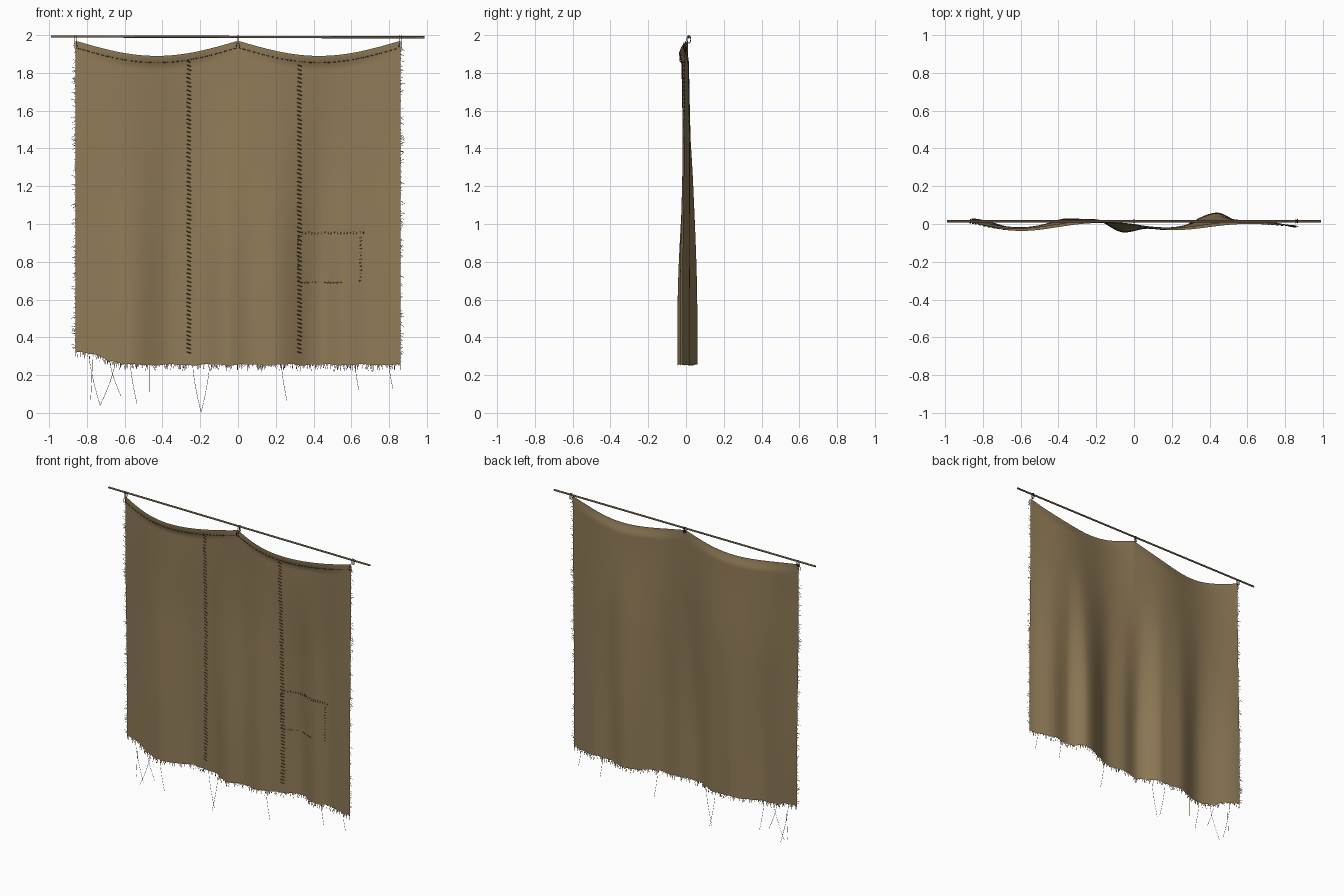
import bpy, bmesh, math, random
from mathutils import Vector

random.seed(4)
if "Cube" in bpy.data.objects:
    bpy.data.objects.remove(bpy.data.objects["Cube"], do_unlink=True)


def material(name, color):
    m = bpy.data.materials.new(name)
    m.use_nodes = True
    m.diffuse_color = (*color, 1)
    m.node_tree.nodes["Principled BSDF"].inputs["Base Color"].default_value = (*color, 1)
    return m


CLOTH = material("tan cloth", (0.28, 0.198, 0.096))
WOOD = material("brown wood", (0.2, 0.14, 0.078))
THREAD = material("dark thread", (0.075, 0.055, 0.03))
FRAY = material("frayed fibre", (0.22, 0.16, 0.085))

HALF = 0.86
ROD_Y = 0.015
# depth of the folds across the width, at the bottom hem
FOLDS = [(-0.87, 0.03), (-0.57, -0.03), (-0.35, 0.03), (-0.22, 0.025), (-0.05, -0.045),
         (0.07, -0.025), (0.18, -0.033), (0.44, 0.06), (0.57, 0.01), (0.68, 0.02), (0.87, -0.02)]


def smooth(t):
    t = min(max(t, 0), 1)
    return t * t * (3 - 2 * t)


def fold(x):
    for (a, ya), (b, yb) in zip(FOLDS, FOLDS[1:]):
        if x <= b:
            return ya + (yb - ya) * smooth((x - a) / (b - a))
    return FOLDS[-1][1]


def sag(x):
    return math.sin(math.pi * abs(x) / HALF) if abs(x) < HALF else 0


def top_z(x):
    return 1.97 - 0.08 * sag(x)


def bottom_z(x):
    ripple = 0.003 * math.sin(31 * x) + 0.002 * math.sin(67 * x + 1)
    return 0.257 + 0.07 * smooth((-0.55 - x) / 0.32) + ripple


def cloth_y(x, z):
    drop = smooth((1.8 - z) / 1.3)
    below = top_z(x) - z
    hang = 0.008 + 0.02 * math.sin(math.tau * (x + 0.45) / 0.8)
    lean = sag(x) * (0.016 * smooth(1 - below / 0.07) + 0.016 * smooth(1 - below / 0.7))
    return hang + (fold(x) - hang) * drop - lean


def on_front(x, z, lift=0.004):
    return Vector((x, cloth_y(x, z) - lift, z))


def add_object(name, mesh, mat):
    mesh.materials.clear()
    mesh.materials.append(mat)
    ob = bpy.data.objects.new(name, mesh)
    bpy.context.collection.objects.link(ob)
    return ob


def strands(name, paths, radius, mat, sides=0):
    """Thin tubes along poly paths, joined in one mesh."""
    curve = bpy.data.curves.new(name, "CURVE")
    curve.dimensions = "3D"
    curve.bevel_depth = radius
    curve.bevel_resolution = sides
    curve.use_fill_caps = True
    for path in paths:
        s = curve.splines.new("POLY")
        s.points.add(len(path) - 1)
        for p, co in zip(s.points, path):
            p.co = (*co, 1)
    temp = bpy.data.objects.new(name + "_path", curve)
    bpy.context.collection.objects.link(temp)
    graph = bpy.context.evaluated_depsgraph_get()
    mesh = bpy.data.meshes.new_from_object(temp.evaluated_get(graph))
    bpy.data.objects.remove(temp, do_unlink=True)
    return add_object(name, mesh, mat)


def ribbons(name, paths, width, mat):
    """Flat fibres along poly paths, facing the front."""
    bm = bmesh.new()
    for path in paths:
        path = [Vector(p) for p in path]
        along = path[-1] - path[0]
        across = Vector((along.z, 0, -along.x)).normalized() * width / 2
        pairs = [(bm.verts.new(p - across), bm.verts.new(p + across)) for p in path]
        for (a, b), (c, d) in zip(pairs, pairs[1:]):
            bm.faces.new((a, b, d, c))
    mesh = bpy.data.meshes.new(name)
    bm.to_mesh(mesh)
    bm.free()
    return add_object(name, mesh, mat)


# Hanging cloth, with crisp edges round the thin sheet
bm = bmesh.new()
bmesh.ops.create_grid(bm, x_segments=140, y_segments=90, size=1)
for v in bm.verts:
    x, t = v.co.x * HALF, (v.co.y + 1) / 2
    t = 1 - (1 - t) ** 1.4      # finer rows near the top hem
    z = bottom_z(x) + (top_z(x) - bottom_z(x)) * t
    v.co = (x, cloth_y(x, z), z)
bmesh.ops.solidify(bm, geom=bm.faces[:], thickness=0.002)
bmesh.ops.recalc_face_normals(bm, faces=bm.faces[:])
for f in bm.faces:
    f.smooth = True
for e in bm.edges:
    e.smooth = e.calc_face_angle(0) < 0.7
mesh = bpy.data.meshes.new("cloth")
bm.to_mesh(mesh)
bm.free()
add_object("cloth", mesh, CLOTH)

# Rod
rod = strands("rod", [[(-0.99, ROD_Y, 1.993), (0.988, ROD_Y, 1.988)]], 0.006, WOOD, 2)
for p in rod.data.polygons:
    p.use_smooth = len(p.vertices) == 4

# Ties: a loop round the rod with loose tails
ties = []
for x in (-HALF, 0, HALF):
    for shift in (-0.004, 0.004):
        loop = [(x + shift, ROD_Y + 0.01 * math.cos(a), 1.978 + 0.02 * math.sin(a))
                for a in (i * math.tau / 16 for i in range(17))]
        tail = [on_front(x + shift, 1.96), on_front(x + 2 * shift, 1.945, 0.006),
                on_front(x + 1.5 * shift, 1.928, 0.006)]
        ties += [loop, tail]
strands("ties", ties, 0.002, THREAD)

# Running stitch along the top hem
hem = []
x = -HALF + 0.01
while x < HALF - 0.02:
    hem.append([on_front(q, top_z(q) - 0.036) for q in (x, x + 0.008, x + 0.016)])
    x += 0.025
strands("hem_stitches", hem, 0.002, THREAD)

# Slanted stitches down the two seams
seams = []
for sx in (-0.26, 0.326):
    z = 0.32
    while z < top_z(sx) - 0.04:
        wob = random.uniform(-0.002, 0.002)
        seams.append([on_front(sx - 0.011 + wob, z + 0.004), on_front(sx + 0.011 + wob, z - 0.004)])
        z += 0.022
strands("seam_stitches", seams, 0.0025, THREAD)

# Stitched outline of the patch
patch = []


def tick(x, z, dx, dz):
    j = random.uniform(-0.003, 0.003)
    patch.append([on_front(x - dx + j, z - dz), on_front(x + dx, z + dz + j)])


for i in range(20):
    tick(0.34 + i * 0.017, 0.952, 0.002, 0.006)
for i in range(13):
    tick(0.65, 0.7 + i * 0.019, 0.006, 0.002)
    tick(0.318, 0.7 + i * 0.019, 0.005, 0.002)
for i in range(13):
    if i not in (5, 6):
        tick(0.34 + i * 0.017, 0.69, 0.005, 0.003)
strands("patch_stitches", patch, 0.0016, THREAD)

# Short fraying on both sides and the bottom edge
fray = []
for side in (-1, 1):
    for i in range(170):
        z = random.uniform(bottom_z(side * HALF), 1.94)
        root = on_front(side * (HALF - 0.002), z, 0)
        reach = 0.004 + 0.022 * random.random() ** 2
        out = Vector((side * reach, 0, random.uniform(-0.012, 0.012)))
        fray.append([root, root + out * 0.6, root + out + Vector((0, 0, -0.003))])
for i in range(420):
    x = random.uniform(-HALF, HALF)
    root = on_front(x, bottom_z(x) + 0.002, 0)
    out = Vector((random.uniform(-0.008, 0.008), 0, -0.006 - 0.034 * random.random() ** 1.5))
    fray.append([root, root + out])
ribbons("edge_fray", fray, 0.002, FRAY)

# Long loose threads: start x, end x, end z
LOOSE = [(-0.79, -0.73, 0.04), (-0.65, -0.73, 0.04), (-0.77, -0.78, 0.07), (-0.68, -0.62, 0.09),
         (-0.57, -0.535, 0.05), (-0.47, -0.47, 0.11), (-0.24, -0.195, 0.002), (-0.15, -0.195, 0.002),
         (0.23, 0.26, 0.06), (0.62, 0.64, 0.12), (0.8, 0.82, 0.13)]
threads = []
for x0, x1, z1 in LOOSE:
    z0 = bottom_z(x0)
    threads.append([(x0 + (x1 - x0) * t ** 1.4, fold(x0), z0 + (z1 - z0) * t)
                    for t in (i / 6 for i in range(7))])
ribbons("loose_threads", threads, 0.002, FRAY)
